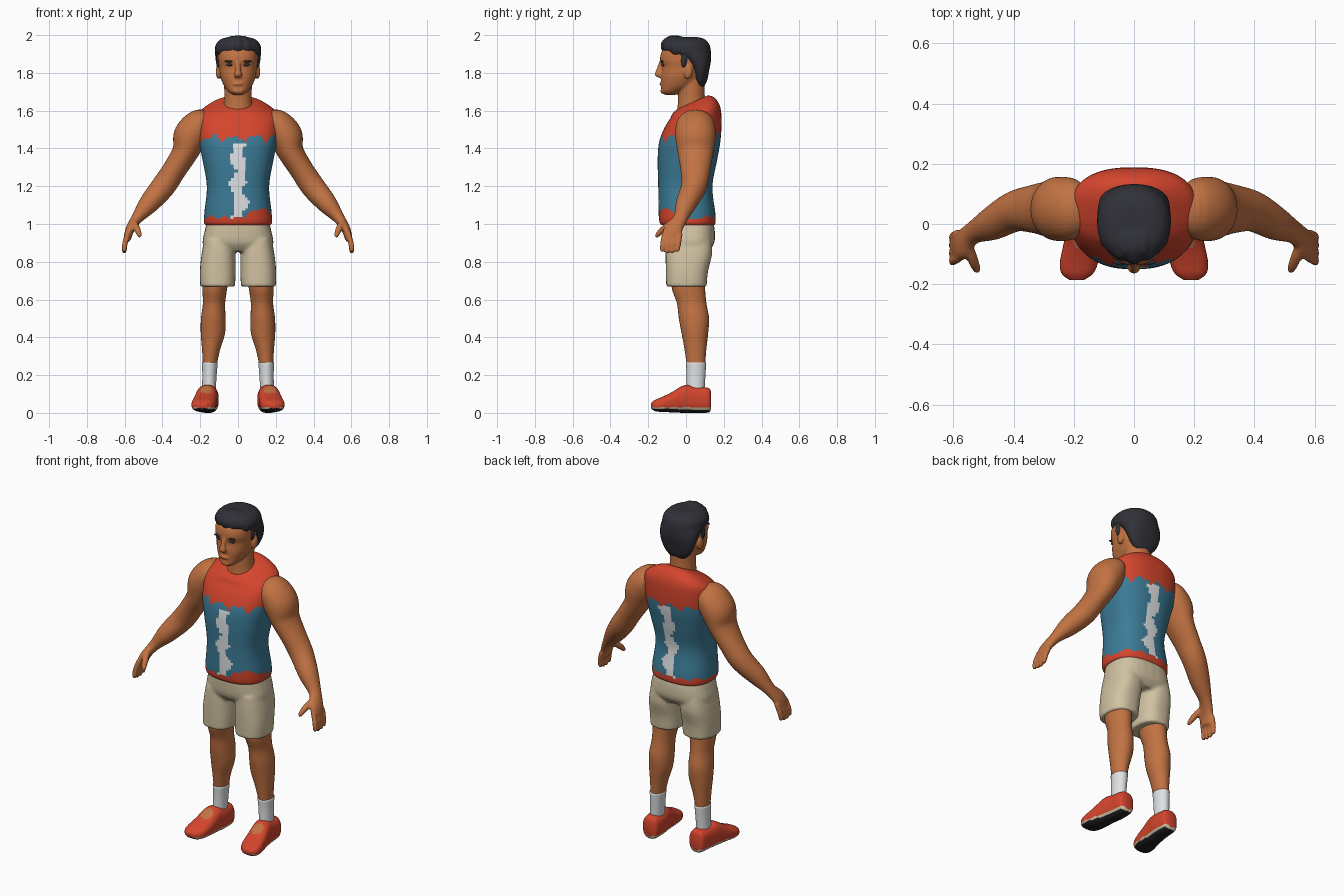
import bpy, bmesh, math
from mathutils import Vector, Matrix


def material(name, rgb):
    m = bpy.data.materials.new(name)
    m.diffuse_color = (*rgb, 1)
    return m


SKIN = material("skin", (.54, .17, .055))
HAIR = material("dark hair", (.03, .03, .04))
RED = material("red", (.66, .06, .026))
BLUE = material("blue", (.045, .20, .31))
WHITE = material("white", (.74, .76, .78))
CREAM = material("cream", (.64, .54, .36))
BLACK = material("sole black", (.015, .015, .018))
X, Y, Z = Vector((1, 0, 0)), Vector((0, 1, 0)), Vector((0, 0, 1))


def spline(pts, k):
    """Catmull-Rom interpolation of number tuples, k steps per span."""
    out = []
    for i in range(len(pts) - 1):
        p = [pts[max(0, min(len(pts) - 1, i + d))] for d in (-1, 0, 1, 2)]
        for j in range(k):
            t = j / k
            out.append([.5 * (2 * b + (c - a) * t + (2 * a - 5 * b + 4 * c - d) * t * t
                              + (3 * b - a - 3 * c + d) * t ** 3) for a, b, c, d in zip(*p)])
    return out + [list(pts[-1])]


def loft(bm, stations, k=5, n=28, p=2.0, axes=None):
    """Skin superellipse rings (x, y, z, half_u, half_v, tilt) along a path."""
    st = spline(stations, k)
    rings = []
    for i, s in enumerate(st):
        c = Vector(s[:3])
        if axes:
            u, v = axes
        else:
            t = (Vector(st[min(i + 1, len(st) - 1)][:3]) - Vector(st[max(i - 1, 0)][:3])).normalized()
            v = (Y - t * t.y).normalized()
            u = v.cross(t)
        ring = []
        for j in range(n):
            w = math.tau * j / n
            cu = math.copysign(abs(math.cos(w)) ** (2 / p), math.cos(w)) * s[3]
            sv = math.copysign(abs(math.sin(w)) ** (2 / p), math.sin(w)) * s[4]
            q = c + u * cu + v * sv
            if len(s) > 5:
                q.z += s[5] * (q.y - c.y)
            ring.append(bm.verts.new(q))
        rings.append(ring)
    for a, b in zip(rings, rings[1:]):
        for j in range(n):
            bm.faces.new((a[j], a[(j + 1) % n], b[(j + 1) % n], b[j]))
    bm.faces.new(rings[0])
    bm.faces.new(rings[-1])


def levels(rows):
    """(z, half width, front y, back y, [tilt]) to ring stations."""
    return [(0, (f + b) / 2, z, w, (b - f) / 2, *r) for z, w, f, b, *r in rows]


def ball(bm, loc, size, rx=0.0):
    bmesh.ops.create_uvsphere(bm, u_segments=20, v_segments=12, radius=1,
                              matrix=Matrix.Translation(loc) @ Matrix.Rotation(rx, 4, 'X')
                              @ Matrix.Diagonal((*size, 1)))


def finish(name, bm, mats, rule=None, voxel=0, mirror=False):
    bmesh.ops.recalc_face_normals(bm, faces=bm.faces)
    for f in bm.faces:
        f.smooth = True
        if rule:
            f.material_index = rule(f.calc_center_median(), f.normal)
    me = bpy.data.meshes.new(name)
    bm.to_mesh(me)
    bm.free()
    ob = bpy.data.objects.new(name, me)
    bpy.context.collection.objects.link(ob)
    for m in mats:
        me.materials.append(m)
    if mirror:
        ob.modifiers.new("mirror", 'MIRROR').use_mirror_merge = False
    if voxel:
        r = ob.modifiers.new("blend", 'REMESH')
        r.mode, r.voxel_size, r.use_smooth_shade = 'VOXEL', voxel, True
        sm = ob.modifiers.new("soften", 'SMOOTH')
        sm.factor, sm.iterations = .5, 3
    return ob


def zig(t):
    """Triangle wave between -1 and 1."""
    return abs(t % 1 - .5) * 4 - 1


# Sleeveless shirt with jagged yoke, hem and centre stripe
def shirt_rule(c, n):
    yoke = 1.455 + .018 * zig(c.x * 9 + .2) + .012 * zig(c.x * 17) + (.02 if c.y > 0 else 0)
    hem = 1.035 + .01 * zig(c.x * 14)
    if c.y < 0 and c.x > 0:
        hem += .055 * max(0, 1 - abs(c.x - .12) / .1)
    if c.z > yoke:
        return 0
    if c.z < hem:
        return 0
    wide = .034 + .012 * zig(c.z * 9)
    mid = .005 + .014 * zig(c.z * 6 + .3)
    return 2 if abs(c.x - mid) < wide and abs(n.y) > .5 and c.z < 1.43 + max(0, c.y) * .2 else 1


bm = bmesh.new()
loft(bm, levels([(.995, .172, -.13, .15, 0), (1.01, .18, -.14, .156, 0), (1.06, .178, -.145, .155, 0),
                 (1.2, .165, -.147, .14, 0), (1.34, .188, -.15, .165, 0), (1.44, .208, -.142, .183, .03),
                 (1.53, .213, -.115, .188, .15), (1.59, .2, -.085, .18, .25),
                 (1.628, .14, -.07, .15, .38), (1.645, .08, -.045, .115, .45)]),
     k=10, n=84, p=2.5, axes=(X, Y))
finish("sleeveless_shirt", bm, [RED, BLUE, WHITE], shirt_rule)

# Shorts
bm = bmesh.new()
loft(bm, levels([(1.03, .16, -.12, .14), (.97, .175, -.12, .152), (.9, .188, -.112, .15),
                 (.855, .17, -.08, .12)]), p=2.6, axes=(X, Y))
for s in (-1, 1):
    loft(bm, [(s * .098, .015, .92, .08, .12), (s * .103, .015, .84, .09, .123),
              (s * .107, .005, .75, .095, .112), (s * .108, .002, .668, .092, .107)],
         p=2.5, axes=(X, Y))
finish("shorts", bm, [CREAM], voxel=.009)

# Bare legs
bm = bmesh.new()
loft(bm, [(.115, .01, .76, .075, .09), (.123, .013, .66, .066, .088), (.127, .03, .58, .059, .078),
          (.131, .042, .5, .065, .08), (.133, .047, .42, .064, .07), (.143, .05, .33, .047, .057),
          (.15, .053, .24, .036, .048), (.155, .053, .15, .034, .045)], axes=(X, Y))
finish("legs", bm, [SKIN], mirror=True)

# Socks
bm = bmesh.new()
loft(bm, [(.149, .053, .268, .042, .054), (.151, .053, .2, .038, .05), (.155, .05, .1, .036, .047)],
     axes=(X, Y))
finish("socks", bm, [WHITE], mirror=True)


# Slip-on shoes with pale rim, dark underside and bare instep
def shoe_rule(c, n):
    if n.z < -.6:
        return 2
    if c.z < .03:
        return 1
    if n.z > .4 and math.hypot((c.x - .168) / .034, (c.y + .055) / .032) < 1:
        return 3
    return 0


bm = bmesh.new()
loft(bm, [(.155, .133, .065, .028, .045), (.155, .118, .067, .048, .065), (.157, .05, .07, .055, .07),
          (.165, -.01, .073, .057, .073), (.175, -.08, .055, .062, .052),
          (.183, -.13, .044, .063, .039), (.188, -.165, .039, .052, .029),
          (.19, -.186, .038, .024, .014)], k=7, n=48, p=2.6, axes=(X, Z))
finish("shoes", bm, [RED, CREAM, BLACK, SKIN], shoe_rule, mirror=True)

# Arms with hands
bm = bmesh.new()
loft(bm, [(.15, .05, 1.54, .05, .07), (.2, .05, 1.53, .08, .1), (.25, .05, 1.465, .092, .107),
          (.28, .05, 1.38, .07, .095), (.335, .05, 1.29, .063, .08), (.395, .042, 1.2, .064, .068),
          (.47, .002, 1.11, .054, .056), (.535, -.03, 1.03, .031, .038),
          (.572, -.068, .97, .024, .05), (.588, -.077, .915, .019, .05)])
for i in range(4):
    y = -.118 + .027 * i
    tip = .857 - .013 * math.sin(math.pi * (i + .5) / 4)
    loft(bm, [(.582, y + .005, .95, .015, .015), (.598, y - .003, .9, .015, .015),
              (.602, y - .008, tip + .012, .013, .013), (.602, y - .01, tip, .007, .007)], n=12)
loft(bm, [(.553, -.07, 1.01, .018, .018), (.535, -.118, .975, .018, .018),
          (.523, -.148, .945, .014, .014), (.52, -.155, .928, .007, .007)], n=12)
finish("arms", bm, [SKIN], voxel=.007, mirror=True)

# Head, neck, nose and ears
bm = bmesh.new()
loft(bm, levels([(1.683, .025, -.11, -.06), (1.7, .05, -.13, -.02), (1.735, .076, -.132, .05),
                 (1.78, .094, -.133, .09), (1.83, .101, -.128, .105), (1.87, .106, -.138, .11),
                 (1.92, .102, -.125, .105), (1.96, .07, -.08, .07)]), p=2.25, axes=(X, Y))
loft(bm, levels([(1.57, .1, -.05, .13), (1.62, .079, -.045, .11), (1.67, .073, -.042, .1),
                 (1.78, .075, -.04, .1)]), axes=(X, Y))
loft(bm, [(0, -.127, 1.865, .012, .012), (0, -.14, 1.82, .014, .016),
          (0, -.147, 1.79, .021, .018), (0, -.138, 1.775, .015, .01)], n=16, axes=(X, Y))
ball(bm, (0, -.131, 1.742), (.028, .01, .008))
ball(bm, (0, -.122, 1.703), (.03, .014, .014))
for s in (-1, 1):
    ball(bm, (s * .104, .012, 1.805), (.014, .024, .038), -.2)
finish("head", bm, [SKIN], voxel=.006)

# Brows and eyes
bm = bmesh.new()
for s in (-1, 1):
    ball(bm, (s * .046, -.127, 1.861), (.025, .008, .006))
    ball(bm, (s * .044, -.122, 1.843), (.017, .008, .008))
finish("brows_and_eyes", bm, [HAIR])

# Short hair with a tousled fringe
bm = bmesh.new()
loft(bm, levels([(1.725, .05, .06, .095), (1.76, .083, .045, .112), (1.81, .107, .03, .122),
                 (1.855, .117, .0, .131), (1.89, .121, -.05, .133), (1.915, .123, -.115, .132),
                 (1.95, .118, -.122, .124), (1.978, .092, -.1, .1), (1.99, .05, -.06, .06)]),
     p=2.2, axes=(X, Y))
for i in range(5):
    a = (i - 2) / 2
    ball(bm, (a * .08, -.098 + .05 * a * a, 1.942 - .015 * a * a), (.034, .037, .042))
    ball(bm, (a * .055, -.06 + .02 * a * a, 1.972 - .012 * a * a), (.03, .055, .028))
for s in (-1, 1):
    ball(bm, (s * .103, -.012, 1.865), (.014, .016, .04))
finish("hair", bm, [HAIR], voxel=.007)
